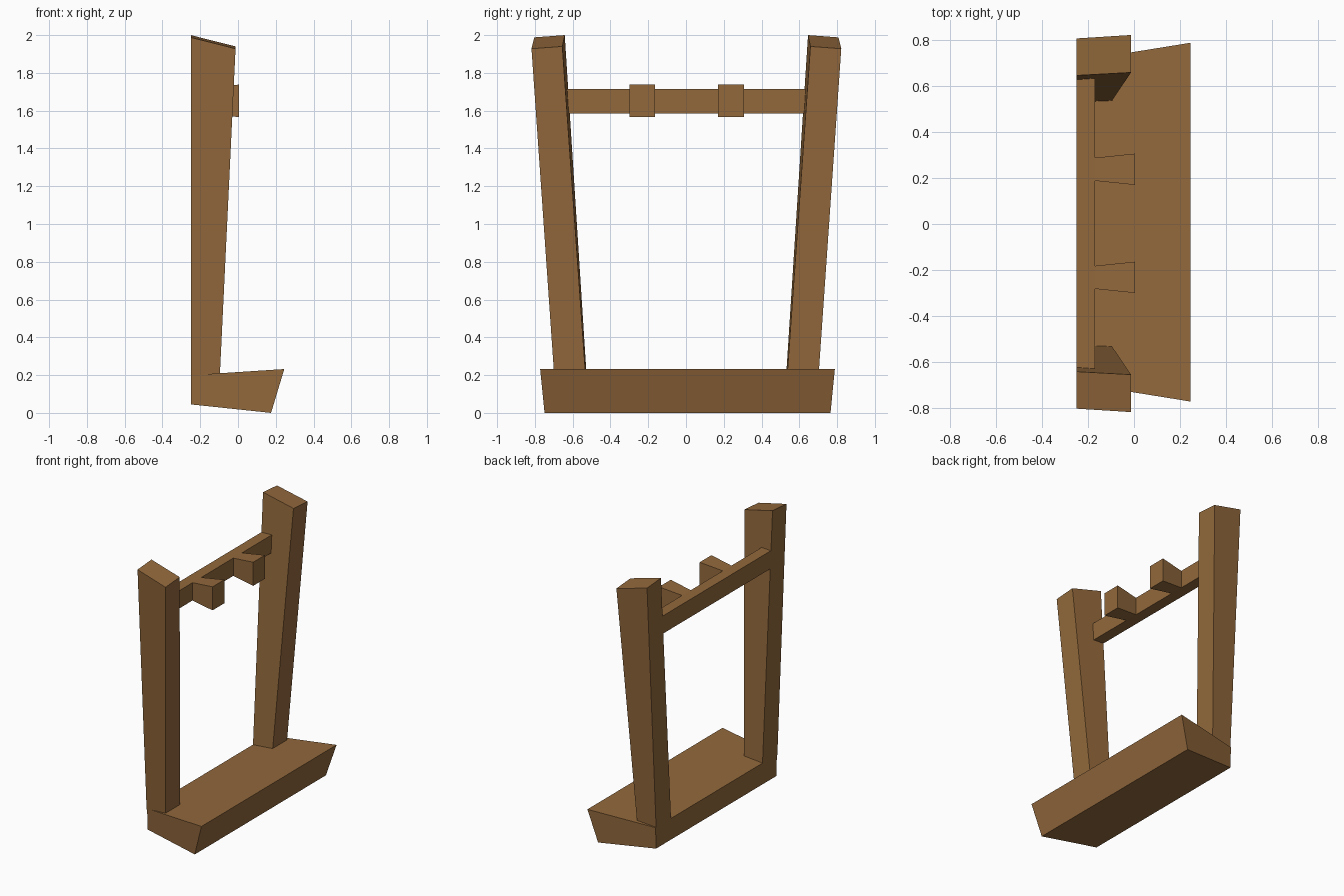
import bpy, bmesh

if "Cube" in bpy.data.objects:
    bpy.data.objects.remove(bpy.data.objects["Cube"])

wood = bpy.data.materials.new("brown wood")
wood.diffuse_color = (0.29, 0.14, 0.045, 1)
wood.use_nodes = True
wood.node_tree.nodes["Principled BSDF"].inputs["Base Color"].default_value = wood.diffuse_color


def loft(name, start, end):
    """Solid block spanning two matching four-corner outlines."""
    bm = bmesh.new()
    a = [bm.verts.new(p) for p in start]
    b = [bm.verts.new(p) for p in end]
    bm.faces.new(a)
    bm.faces.new(b)
    for i in range(4):
        j = (i + 1) % 4
        bm.faces.new((a[i], a[j], b[j], b[i]))
    bmesh.ops.recalc_face_normals(bm, faces=bm.faces)
    mesh = bpy.data.meshes.new(name)
    bm.to_mesh(mesh)
    bm.free()
    mesh.materials.append(wood)
    ob = bpy.data.objects.new(name, mesh)
    bpy.context.collection.objects.link(ob)
    return ob


# Flared base: (x, half width, z) profile, slightly off centre in y
base_profile = [(-0.25, 0.695, 0.045), (0.175, 0.757, 0.0),
                (0.245, 0.78, 0.232), (-0.25, 0.70, 0.2)]
loft("base",
     [(x, 0.008 - w, z) for x, w, z in base_profile],
     [(x, 0.008 + w, z) for x, w, z in base_profile])

# Leaning posts, wider towards the slanted top
for side, s in (("left", -1), ("right", 1)):
    bottom = [(-0.25, 0.528, 0.195), (-0.096, 0.534, 0.2),
              (-0.096, 0.70, 0.2), (-0.25, 0.70, 0.195)]
    top = [(-0.25, 0.644, 2.0), (-0.013, 0.657, 1.94),
           (-0.013, 0.82, 1.928), (-0.25, 0.805, 1.988)]
    loft(side + "_post",
         [(x, s * y + 0.002, z) for x, y, z in bottom],
         [(x, s * y + 0.002, z) for x, y, z in top])

# Crossbar, ends cut to the lean of the posts
loft("crossbar", *[
    [(-0.25, s * 0.622, 1.585), (-0.17, s * 0.626, 1.585),
     (-0.17, s * 0.633, 1.715), (-0.25, s * 0.629, 1.715)]
    for s in (-1, 1)])

# Two pegs flaring forward from the crossbar
for side, c in (("left", -0.232), ("right", 0.238)):
    loft(side + "_peg", *[
        [(x, c - w, z0), (x, c + w, z0), (x, c + w, z1), (x, c - w, z1)]
        for x, w, z0, z1 in ((-0.17, 0.05, 1.585, 1.715),
                             (0.004, 0.068, 1.566, 1.738))])
